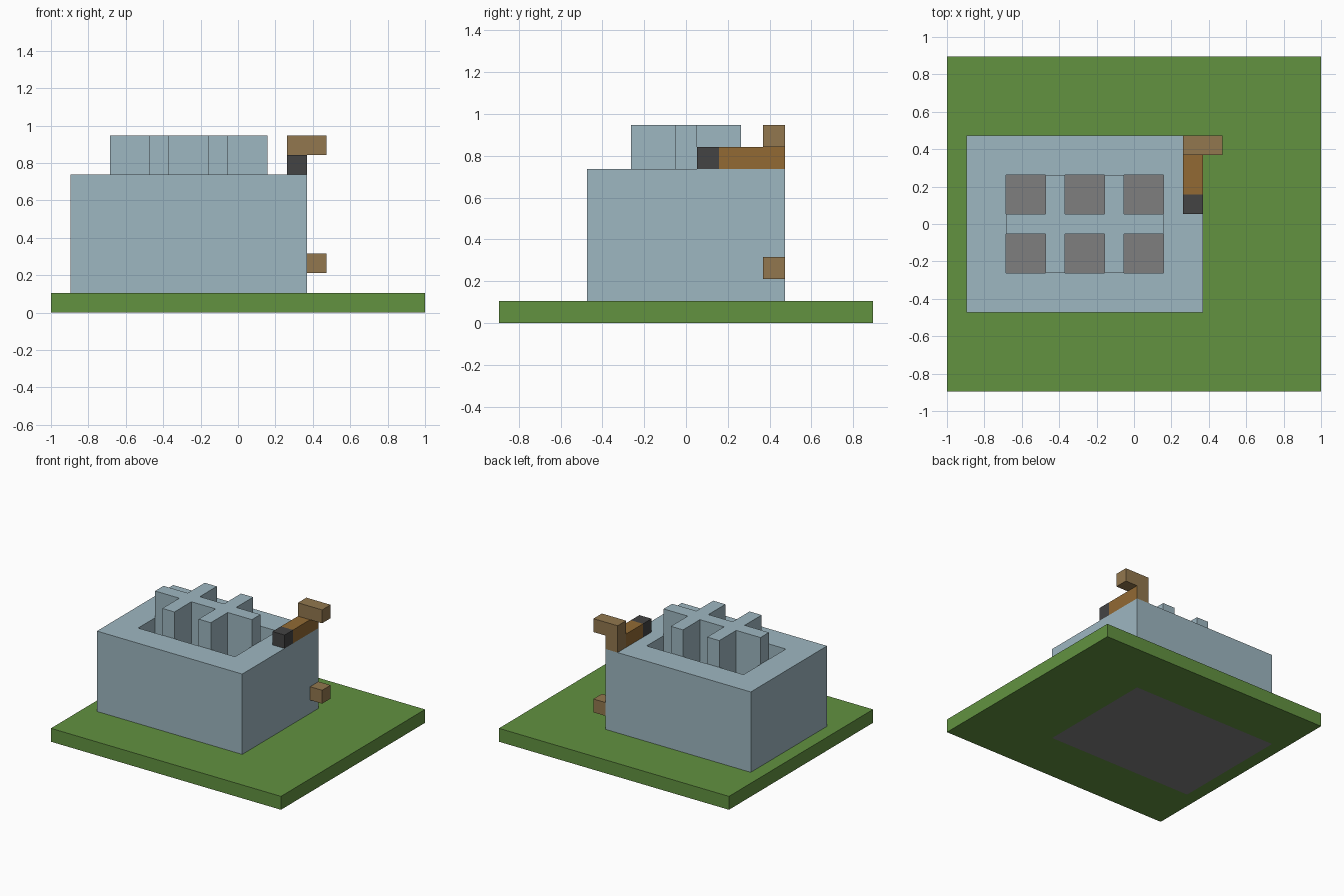
import bpy

if "Cube" in bpy.data.objects:
    bpy.data.objects.remove(bpy.data.objects["Cube"])

U = 2 / 19                      # one grid cell
ORIGIN = (-1.0, -8.5 * U, 0.0)


def material(name, rgb):
    lin = [(c / 255 / 12.92) if c < 11 else ((c / 255 + 0.055) / 1.055) ** 2.4 for c in rgb]
    m = bpy.data.materials.new(name)
    m.use_nodes = True
    m.diffuse_color = (*lin, 1)
    m.node_tree.nodes["Principled BSDF"].inputs["Base Color"].default_value = (*lin, 1)
    return m


GREEN = material("grass green", (98, 146, 64))
BLUE = material("pale blue grey", (158, 183, 193))
GREY = material("floor grey", (127, 127, 127))
BLACK = material("dark grey", (68, 68, 68))
TAN = material("tan", (146, 119, 78))
BROWN = material("warm brown", (146, 106, 52))


def box(name, lo, hi, mat):
    """Axis-aligned box between two grid corners."""
    bpy.ops.mesh.primitive_cube_add(size=1)
    ob = bpy.context.object
    ob.name = name
    ob.scale = [(b - a) * U for a, b in zip(lo, hi)]
    ob.location = [o + (a + b) / 2 * U for o, a, b in zip(ORIGIN, lo, hi)]
    bpy.ops.object.transform_apply(location=True, rotation=False, scale=True)
    ob.data.materials.append(mat)
    return ob


def cut(target, lo, hi):
    """Subtract a box from the target."""
    cutter = box("cutter", lo, hi, BLUE)
    mod = target.modifiers.new("cut", "BOOLEAN")
    mod.object, mod.operation, mod.solver = cutter, "DIFFERENCE", "EXACT"
    bpy.context.view_layer.objects.active = target
    bpy.ops.object.modifier_apply(modifier=mod.name)
    bpy.data.objects.remove(cutter)


# ground slab with the grey foundation let into it
ground = box("ground_slab", (0, 0, 0), (19, 17, 1), GREEN)
cut(ground, (1, 4, -1), (13, 13, 2))
box("foundation", (1, 4, 0), (13, 13, 1), GREY)

# hollow tank
tank = box("tank_walls", (1, 4, 1), (13, 13, 7), BLUE)
cut(tank, (3, 6, 0), (11, 11, 8))

# crossing partitions standing in the tank
box("long_partition", (3, 8, 1), (11, 9, 9), BLUE)
for x in (5, 8):
    for side, y in (("front", 6), ("back", 9)):
        box(f"{side}_partition_{x}", (x, y, 1), (x + 1, y + 2, 9), BLUE)

# pipe along the rim, with its spout and lower outlet
box("pipe_tip", (12, 9, 7), (13, 10, 8), BLACK)
box("pipe", (12, 10, 7), (13, 12, 8), BROWN)
post = box("pipe_post", (12, 12, 7), (13, 13, 8), TAN)
post.data.materials.append(BROWN)
for face in post.data.polygons:
    face.material_index = int(face.normal.x > 0.5)
box("spout", (12, 12, 8), (14, 13, 9), TAN)
box("lower_outlet", (13, 12, 2), (14, 13, 3), TAN)
